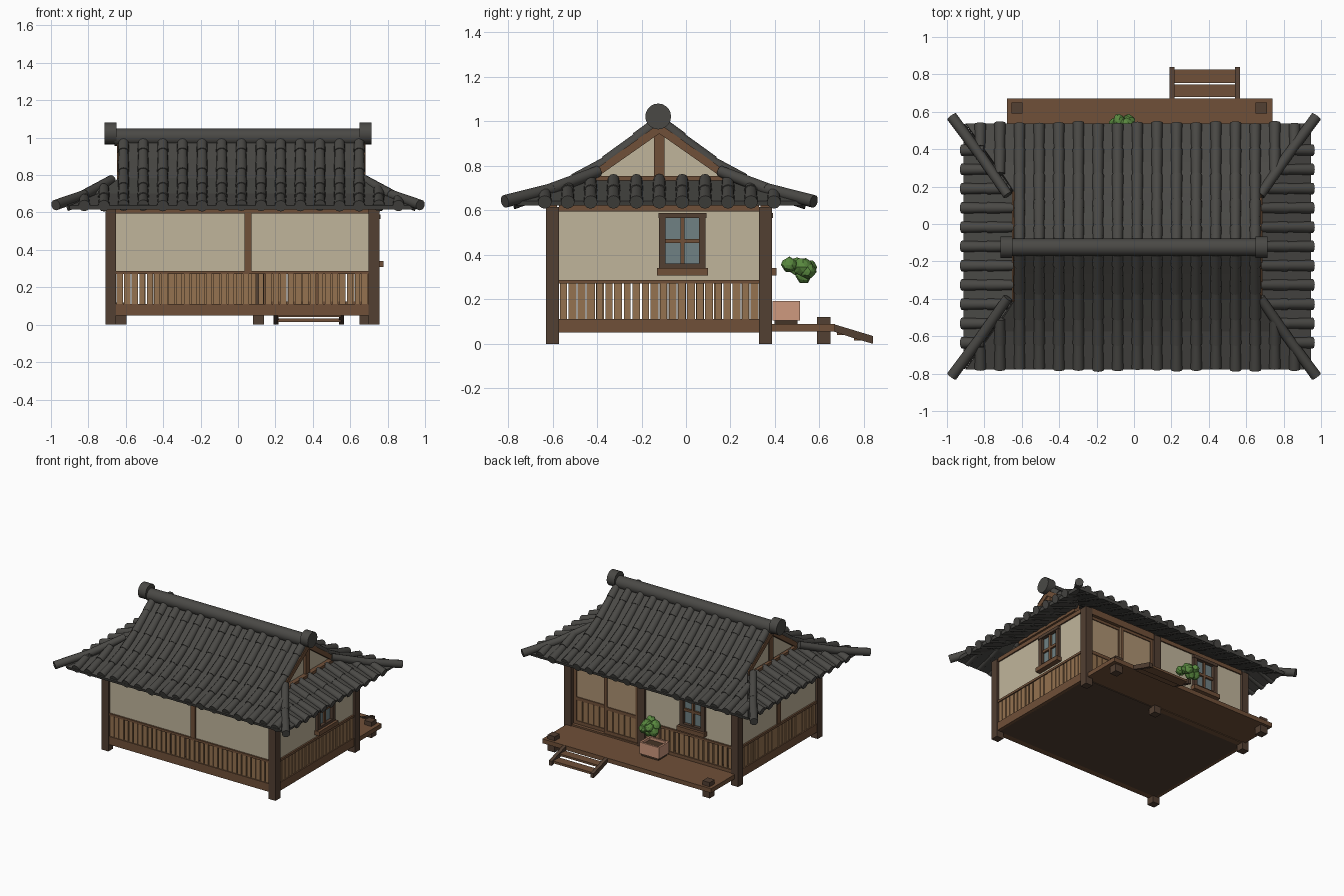
import bpy, bmesh, random
from math import radians, pi
from mathutils import Matrix, Vector

if "Cube" in bpy.data.objects:
    bpy.data.objects.remove(bpy.data.objects["Cube"])

random.seed(4)


def mat(name, r, g, b):
    m = bpy.data.materials.new(name)
    m.diffuse_color = (r, g, b, 1)
    m.use_nodes = True
    m.node_tree.nodes["Principled BSDF"].inputs["Base Color"].default_value = m.diffuse_color
    return m


DARK = mat("dark_wood", .085, .05, .032)
BEAM = mat("beam_wood", .16, .08, .04)
SLAT = mat("slat_wood", .30, .17, .08)
CREAM = mat("plaster", .53, .46, .33)
PAPER = mat("paper", .42, .29, .17)
TILE = mat("roof_tile", .068, .066, .06)
GLASS = mat("glass", .16, .22, .23)
CLAY = mat("clay", .62, .32, .21)
SOIL = mat("soil", .06, .035, .02)
LEAF = mat("leaf", .10, .25, .05)


def finish(name, bm, material, smooth=False):
    me = bpy.data.meshes.new(name)
    bm.to_mesh(me)
    bm.free()
    ob = bpy.data.objects.new(name, me)
    bpy.context.collection.objects.link(ob)
    me.materials.append(material)
    if smooth:
        bpy.ops.object.select_all(action='DESELECT')
        ob.select_set(True)
        bpy.context.view_layer.objects.active = ob
        bpy.ops.object.shade_smooth_by_angle(angle=radians(40))
    return ob


def boxes(name, material, items, frame=Matrix()):
    """items: (x0, x1, y0, y1, z0, z1)"""
    bm = bmesh.new()
    for x0, x1, y0, y1, z0, z1 in items:
        m = Matrix.Translation(((x0 + x1) / 2, (y0 + y1) / 2, (z0 + z1) / 2))
        s = Matrix.Diagonal((abs(x1 - x0), abs(y1 - y0), abs(z1 - z0), 1))
        bmesh.ops.create_cube(bm, size=1, matrix=frame @ m @ s)
    return finish(name, bm, material)


def tube(bm, a, b, r1, r2, sides=12):
    a, b = Vector(a), Vector(b)
    rot = (b - a).to_track_quat('Z', 'Y').to_matrix().to_4x4()
    bmesh.ops.create_cone(bm, cap_ends=True, segments=sides, radius1=r1, radius2=r2,
                          depth=(b - a).length, matrix=Matrix.Translation((a + b) / 2) @ rot)


def prism(name, material, polys, x0, x1):
    """Extrude (y, z) polygons along x."""
    bm = bmesh.new()
    for p in polys:
        f = bm.faces.new([bm.verts.new((x0, y, z)) for y, z in p])
        g = bmesh.ops.extrude_face_region(bm, geom=[f])
        bmesh.ops.translate(bm, vec=(x1 - x0, 0, 0),
                            verts=[v for v in g['geom'] if isinstance(v, bmesh.types.BMVert)])
    bmesh.ops.recalc_face_normals(bm, faces=bm.faces)
    return finish(name, bm, material)


# ---- posts, floor and veranda ----
XL, XR, YF, YB = -.68, .727, -.60, .357
sq = lambda x, y, h, z0, z1: (x - h, x + h, y - h, y + h, z0, z1)
boxes("corner_posts", DARK, [sq(x, y, .029, 0, .615) for x in (XL, XR) for y in (YF, YB)]
      + [sq(.11, YB, .029, 0, .615)])
boxes("floor", DARK, [(XL, XR, YF, YB, .05, .085)])
boxes("veranda_deck", BEAM, [(-.68, .74, .345, .67, .055, .088)])
boxes("veranda_posts", DARK, [sq(x, .62, .03, 0, .12) for x in (-.625, .68)])

# ---- steps ----
for i, x in enumerate((.19, .54)):
    prism("step_stringer_%d" % i, DARK, [[(.665, .088), (.665, .055), (.77, .02), (.84, 0), (.84, .035)]], x, x + .026)
boxes("step_treads", BEAM, [(.21, .55, .68, .745, .04, .055), (.21, .55, .755, .825, .015, .032)])


# ---- walls: local x along the wall, local -y outwards ----
def wall(name, x, y, deg, half, stud=None, win=None):
    f = Matrix.Translation((x, y, 0)) @ Matrix.Rotation(radians(deg), 4, 'Z')
    boxes(name + "_rails", BEAM, [(-half, half, -.022, .022, .05, .112), (-half, half, -.022, .018, .27, .287),
                                  (-half, half, -.02, .02, .595, .625)]
          + ([(stud - .02, stud + .02, -.02, .018, .287, .6)] if stud is not None else []), f)
    n = round(2 * half / .04)
    step = 2 * half / n
    sl = []
    for i in range(n):
        u = -half + (i + .5) * step
        w = step / 2 - random.uniform(.002, .006)
        o = random.uniform(0, .004)
        sl.append((u - w, u + w, -.016 + o, -.002 + o, .11, .272))
    boxes(name + "_slats", SLAT, sl, f)
    if win is None:
        boxes(name + "_plaster", CREAM, [(-half, half, -.01, .01, .28, .605)], f)
        return
    a, b = win - .1, win + .1
    boxes(name + "_plaster", CREAM, [(-half, a, -.01, .01, .28, .605), (b, half, -.01, .01, .28, .605),
                                     (a, b, -.01, .01, .28, .33), (a, b, -.01, .01, .57, .605)], f)
    boxes(name + "_window_frame", DARK, [(a - .005, a + .025, -.03, .015, .33, .58),
                                         (b - .025, b + .005, -.03, .015, .33, .58),
                                         (a - .008, b + .008, -.034, .015, .565, .588),
                                         (a, b, -.03, .015, .335, .36)], f)
    boxes(name + "_window_bars", BEAM, [(win - .009, win + .009, -.02, .008, .35, .57),
                                        (a, b, -.02, .008, .452, .472)], f)
    boxes(name + "_window_sill", BEAM, [(a - .015, b + .015, -.05, .01, .308, .34)], f)
    boxes(name + "_window_glass", GLASS, [(a, b, -.006, .002, .34, .575)], f)


mx, my = (XL + XR) / 2, (YF + YB) / 2
wall("front_wall", mx, YF, 0, .675, stud=.03)
wall("right_wall", XR, my, 90, .45, win=.105)
wall("left_wall", XL, my, 270, .45, stud=0)
wall("back_wall", -.285, YB, 180, .366, win=.035)

# ---- sliding doors ----
boxes("door_lintel", BEAM, [(.139, .70, .335, .38, .575, .625), (.139, .70, .335, .38, .085, .1)])
for i, (x0, x1, y) in enumerate(((.139, .43, .362), (.41, .70, .345))):
    n = "door_%d" % i
    boxes(n + "_frame", BEAM, [(x0, x0 + .025, y - .01, y + .01, .1, .58), (x1 - .025, x1, y - .01, y + .01, .1, .58)]
          + [(x0, x1, y - .01, y + .01, z, z + .025) for z in (.1, .28, .555)])
    boxes(n + "_paper", PAPER, [(x0, x1, y - .004, y + .003, .29, .57)])
    w = (x1 - x0 - .05) / 5
    boxes(n + "_slats", SLAT, [(x0 + .025 + w * k + .003, x0 + .025 + w * (k + 1) - .003, y - .005, y + .005, .11, .29)
                               for k in range(5)])

# ---- roof ----
CX, YC, EAVE = .018, -.12, .655
PROFILE = [(0, 1.0), (.14, .89), (.28, .785), (.45, .70), (.66, .635)]


def roof_z(d):
    for (a, za), (b, zb) in zip(PROFILE, PROFILE[1:]):
        if d <= b:
            break
    return za + (zb - za) * (d - a) / (b - a)


side_z = lambda u: .735 - (u - .665) * .36
hip_u = lambda d: .655 + max(0, d - .29) / 1.39


def sheet(name, rows):
    bm = bmesh.new()
    vs = [[bm.verts.new(p) for p in r] for r in rows]
    for r, s in zip(vs, vs[1:]):
        bm.faces.new((r[0], r[1], s[1], s[0]))
    ob = finish(name, bm, TILE)
    m = ob.modifiers.new("thickness", 'SOLIDIFY')
    m.thickness, m.offset = .022, 0


def roll(bm, pts):
    for a, b in zip(pts, pts[1:]):
        tube(bm, a, b, .0265, .031)


for tag, s in (("front", -1), ("back", 1)):
    # curved sheet and half-round tile rows of the long slopes
    sheet(tag + "_roof_sheet", [[(CX + k * hip_u(d), YC + s * d, roof_z(d) - .01) for k in (-1, 1)]
                                for d in (0, .07, .14, .21, .28, .365, .45, .55, EAVE)])
    bm = bmesh.new()
    for k in range(-8, 9):
        u = abs(k) * .105
        d0 = 0 if abs(k) < 7 else .29 + (u - .665) * 1.39
        ends = [d0] + [d for d in (.1, .24, .38, .52) if d > d0 + .03] + [EAVE + random.uniform(-.006, .008)]
        roll(bm, [(CX + k * .105, YC + s * d, roof_z(d)) for d in ends])
    finish(tag + "_roof_tiles", bm, TILE, True)

for tag, s in (("left", -1), ("right", 1)):
    # short side skirts
    sheet(tag + "_skirt_sheet", [[(CX + s * u, YC + k * d, side_z(u) - .01) for k in (-1, 1)]
                                 for u, d in ((.655, .29), (.925, .655))])
    bm = bmesh.new()
    for k in range(-5, 6):
        d = abs(k) * .103
        u0 = hip_u(d)
        roll(bm, [(CX + s * u, YC + k * .103, side_z(u)) for u in [u0] + [.80] * (u0 < .78) + [.938]])
    finish(tag + "_skirt_tiles", bm, TILE, True)
    # gable triangle with timber frame
    x = CX + s * .635
    prism(tag + "_gable_plaster", CREAM, [[(YC - .29, .74), (YC + .29, .74), (YC, .97)]], x - s * .02, x)
    rakes = [[(YC + k * .30, .735), (YC + k * .30, .775), (YC, .99), (YC, .945)] for k in (-1, 1)]
    prism(tag + "_gable_rafters", BEAM, rakes, x - s * .01, x + s * .03)
    boxes(tag + "_gable_beams", BEAM, [(x - .01, x + s * .035, YC - .30, YC + .30, .69, .755),
                                       (x - .01, x + s * .02, YC - .023, YC + .023, .75, .96)])

# hip ridges running out to the corners
bm = bmesh.new()
for sx in (-1, 1):
    for sy in (-1, 1):
        p = [(sx * u, YC + sy * d, z) for u, d, z in ((.675, .275, .775), (.82, .485, .695), (.975, .695, .64))]
        tube(bm, p[0], p[1], .026, .028)
        tube(bm, p[1], p[2], .027, .029)
finish("hip_ridges", bm, TILE, True)

# top ridge with round end caps
bm = bmesh.new()
tube(bm, (-.66, YC - .005, 1.003), (.66, YC - .005, 1.003), .047, .047, 16)
for s in (-1, 1):
    tube(bm, (s * .65, YC - .005, 1.022), (s * .715, YC - .005, 1.022), .058, .058, 20)
finish("top_ridge", bm, TILE, True)

# ---- planter and shrub ----
px0, px1, py0, py1 = -.13, .035, .388, .512
boxes("planter_box", CLAY, [(px0, px1, py0, py0 + .014, .105, .192), (px0, px1, py1 - .014, py1, .105, .192),
                            (px0, px0 + .014, py0, py1, .105, .192), (px1 - .014, px1, py0, py1, .105, .192)])
boxes("planter_soil", SOIL, [(px0 + .01, px1 - .01, py0 + .01, py1 - .01, .088, .172)])
bm = bmesh.new()
for x, y, z, r in ((-.03, .465, .355, .035), (-.09, .50, .345, .04), (-.04, .525, .345, .043), (-.10, .535, .315, .035),
                   (-.06, .53, .305, .035), (-.03, .55, .325, .035), (-.08, .555, .345, .032)):
    g = bmesh.ops.create_icosphere(bm, subdivisions=2, radius=r, matrix=Matrix.Translation((x, y, z)))
    for v in g['verts']:
        v.co += (v.co - Vector((x, y, z))) * random.uniform(-.12, .1)
finish("shrub_leaves", bm, LEAF)
